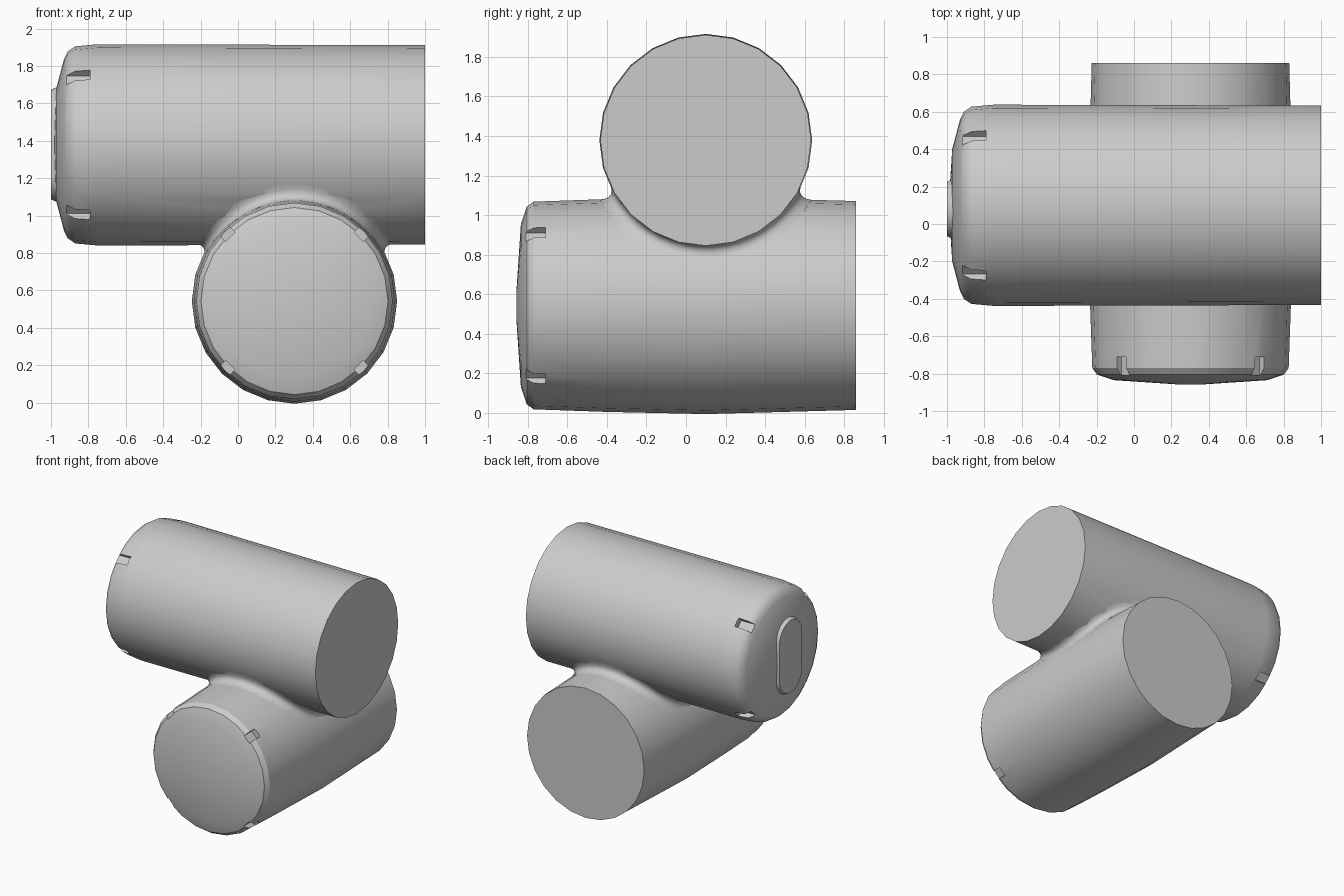
import bpy, bmesh, math
from mathutils import Matrix, Vector

cube = bpy.data.objects.get("Cube")
if cube:
    bpy.data.objects.remove(cube, do_unlink=True)

GREY = (0.6, 0.6, 0.6, 1.0)
grey = bpy.data.materials.new("plain grey")
grey.use_nodes = True
grey.diffuse_color = GREY
grey.node_tree.nodes["Principled BSDF"].inputs["Base Color"].default_value = GREY

SIDES = 24
UPPER_C, UPPER_R = Vector((0, 0.1, 1.378)), 0.536
LOWER_C, LOWER_R = Vector((0.302, 0, 0.543)), 0.545
UPPER_M = Matrix.Translation(UPPER_C) @ Matrix.Rotation(math.pi / 2, 4, 'Y')
LOWER_M = Matrix.Translation(LOWER_C) @ Matrix.Rotation(-math.pi / 2, 4, 'X')


def make_object(name, bm, matrix=Matrix()):
    bmesh.ops.recalc_face_normals(bm, faces=bm.faces)
    bm.transform(matrix)
    mesh = bpy.data.meshes.new(name)
    bm.to_mesh(mesh)
    bm.free()
    mesh.materials.append(grey)
    obj = bpy.data.objects.new(name, mesh)
    bpy.context.collection.objects.link(obj)
    return obj


def select(obj):
    bpy.ops.object.select_all(action='DESELECT')
    obj.select_set(True)
    bpy.context.view_layer.objects.active = obj


def smooth(obj, degrees=30):
    select(obj)
    bpy.ops.object.shade_smooth_by_angle(angle=math.radians(degrees))


def combine(obj, other, operation):
    select(obj)
    mod = obj.modifiers.new(operation, 'BOOLEAN')
    mod.object, mod.operation, mod.solver = other, operation, 'EXACT'
    bpy.ops.object.modifier_apply(modifier=mod.name)
    bpy.data.objects.remove(other, do_unlink=True)


def barrel(name, profile, matrix):
    """Turned solid from (axial, radius) points, closed at both ends."""
    bm = bmesh.new()
    rings = []
    for z, r in profile:
        rings.append([bm.verts.new((r * math.cos(a), r * math.sin(a), z))
                      for a in (2 * math.pi * i / SIDES for i in range(SIDES))])
    for lo, hi in zip(rings, rings[1:]):
        for i in range(SIDES):
            j = (i + 1) % SIDES
            bm.faces.new((lo[i], lo[j], hi[j], hi[i]))
    bm.faces.new(rings[0])
    bm.faces.new(rings[-1])
    return make_object(name, bm, matrix)


def cut_notches(obj, start, end, radius, matrix):
    """Four rim notches on the diagonals."""
    bm = bmesh.new()
    for k in range(4):
        turn = Matrix.Rotation(math.pi / 4 + k * math.pi / 2, 4, 'Z')
        place = Matrix.Translation((radius, 0, (start + end) / 2))
        size = Matrix.Diagonal((0.1, 0.07, end - start, 1))
        bmesh.ops.create_cube(bm, size=1, matrix=turn @ place @ size)
    combine(obj, make_object("notch_cutter", bm, matrix), 'DIFFERENCE')


# Upper and lower barrels with domed, notched ends
upper = barrel("crossed_barrels", [(-0.985, 0.1), (-0.972, 0.3), (-0.93, 0.46), (-0.91, 0.5),
                                   (-0.87, 0.527), (-0.75, 0.538), (1, 0.533)], UPPER_M)
cut_notches(upper, -1.0, -0.79, 0.535, UPPER_M)
lower = barrel("lower_barrel", [(-0.857, 0.08), (-0.835, 0.41), (-0.805, 0.5), (-0.77, 0.525),
                                (-0.4, 0.538), (0.1, 0.549), (0.86, 0.528)], LOWER_M)
cut_notches(lower, -0.9, -0.71, 0.535, LOWER_M)
combine(upper, lower, 'UNION')
smooth(upper)

# Raised oval plate on the domed end
bm = bmesh.new()
outline = []
for i in range(24):
    a = 2 * math.pi * (i + 0.5) / 24
    outline.append(bm.verts.new((0.16 * math.cos(a), 0.16 * math.sin(a)
                                 + math.copysign(0.15, math.sin(a)), 0)))
face = bm.faces.new(outline)
top = bmesh.ops.extrude_face_region(bm, geom=[face])["geom"]
for v in (g for g in top if isinstance(g, bmesh.types.BMVert)):
    v.co = Vector((v.co.x * 0.92, v.co.y * 0.95, 0.035))
plate_m = Matrix(((0, 0, -1, -0.965), (1, 0, 0, 0.08), (0, 1, 0, 1.38), (0, 0, 0, 1)))
smooth(make_object("end_plate", bm, plate_m))

# Weld fillet swept along the curve where the barrels meet
STEPS, ARC, REACH = 48, 6, 0.085
depth = UPPER_R + LOWER_R - (UPPER_C.z - LOWER_C.z)


def seam(t):
    ca = 1 - depth * math.cos(t) ** 2 / LOWER_R
    cb = 1 - depth * math.sin(t) ** 2 / UPPER_R
    sa = math.copysign(math.sqrt(max(0, 1 - ca * ca)), math.cos(t))
    sb = math.copysign(math.sqrt(max(0, 1 - cb * cb)), math.sin(t))
    point = Vector((LOWER_C.x + LOWER_R * sa, UPPER_C.y + UPPER_R * sb, LOWER_C.z + LOWER_R * ca))
    return point, Vector((0, sb, -cb)), Vector((sa, 0, ca))


bm = bmesh.new()
strips = []
for i in range(STEPS):
    t = 2 * math.pi * (i + 0.5) / STEPS
    p, n_up, n_low = seam(t)
    tangent = (seam(t + 0.01)[0] - seam(t - 0.01)[0]).normalized()
    ends = []
    for n, other in ((n_up, n_low), (n_low, n_up)):
        d = tangent.cross(n).normalized()
        if d.dot(other) < 0:
            d.negate()
        ends.append(p + d * REACH - n * 0.01)
    strips.append([bm.verts.new(ends[0] * (1 - s) ** 2 + p * 2 * s * (1 - s) + ends[1] * s * s)
                   for s in (k / ARC for k in range(ARC + 1))])
for i in range(STEPS):
    a, b = strips[i], strips[(i + 1) % STEPS]
    for k in range(ARC):
        bm.faces.new((a[k], b[k], b[k + 1], a[k + 1]))
fillet = make_object("weld_fillet", bm)
if fillet.data.polygons[0].normal.dot(fillet.data.polygons[0].center - Vector((0.3, 0.1, 0.96))) < 0:
    fillet.data.flip_normals()
smooth(fillet, 60)
